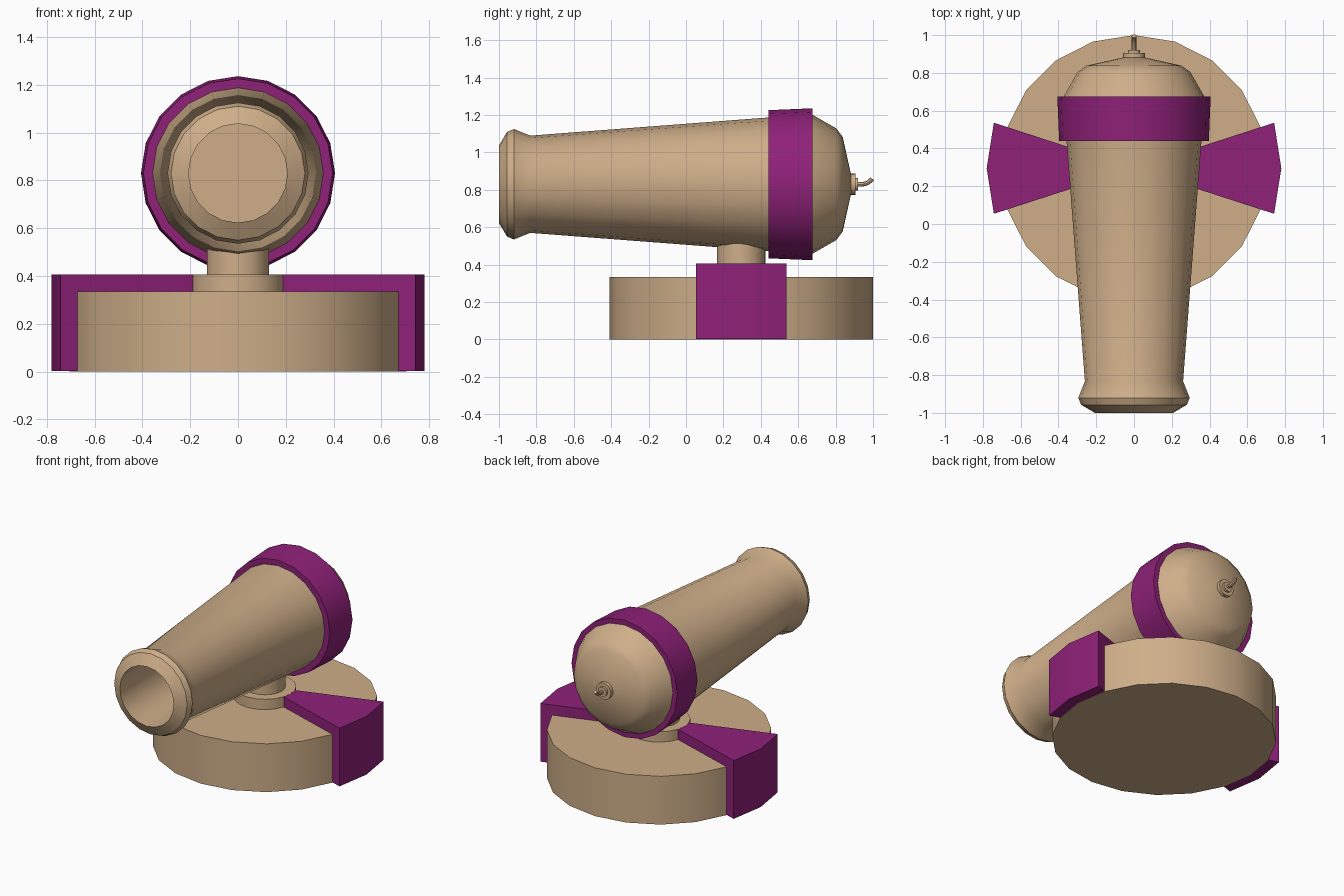
import bpy, bmesh, math
from mathutils import Vector

if "Cube" in bpy.data.objects:
    bpy.data.objects.remove(bpy.data.objects["Cube"])

SIDES = 20
CY, CZ = 0.295, 0.83      # turntable centre (y) and barrel axis height (z)


def material(name, rgb):
    m = bpy.data.materials.new(name)
    m.diffuse_color = (*rgb, 1)
    m.use_nodes = True
    m.node_tree.nodes["Principled BSDF"].inputs["Base Color"].default_value = m.diffuse_color
    return m


TAN = material("tan", (0.62, 0.425, 0.25))
PURPLE = material("purple", (0.275, 0.015, 0.19))


def finish(name, bm, mat):
    bmesh.ops.recalc_face_normals(bm, faces=bm.faces)
    me = bpy.data.meshes.new(name)
    bm.to_mesh(me)
    bm.free()
    me.materials.append(mat)
    ob = bpy.data.objects.new(name, me)
    bpy.context.collection.objects.link(ob)
    bpy.ops.object.select_all(action='DESELECT')
    ob.select_set(True)
    bpy.context.view_layer.objects.active = ob
    bpy.ops.object.shade_smooth_by_angle(angle=math.radians(30))
    return ob


def lathe(name, profile, mat, axis, closed=False, sides=SIDES):
    """Revolve (radius, position) pairs about the barrel axis 'Y' or the post axis 'Z'."""
    bm = bmesh.new()
    rings = []
    for r, t in profile:
        ring = []
        for i in range(sides):
            a = 2 * math.pi * i / sides
            u, v = r * math.cos(a), r * math.sin(a)
            ring.append(bm.verts.new((u, t, CZ + v) if axis == 'Y' else (u, CY + v, t)))
        rings.append(ring)
    pairs = list(zip(rings, rings[1:]))
    if closed:
        pairs.append((rings[-1], rings[0]))
    for a, b in pairs:
        for i in range(sides):
            j = (i + 1) % sides
            bm.faces.new((a[i], a[j], b[j], b[i]))
    if not closed:
        bm.faces.new(rings[0])
        bm.faces.new(rings[-1])
    return finish(name, bm, mat)


# Turntable: disc, collar and post
lathe("base_disc", [(0.705, 0), (0.705, 0.335)], TAN, 'Z')
lathe("collar", [(0.197, 0.33), (0.197, 0.407)], TAN, 'Z')
lathe("post", [(0.13, 0.40), (0.13, 0.53)], TAN, 'Z')

# Wedge blocks on both sides of the disc
for side, label in ((1, "right"), (-1, "left")):
    bm = bmesh.new()
    outline = [(r, math.radians(d)) for r, d in
               ((0.185, -18), (0.78, -18), (0.78, 0), (0.78, 18), (0.185, 18), (0.185, 0))]
    f = bm.faces.new([bm.verts.new((side * r * math.cos(a), CY + r * math.sin(a), 0.002))
                      for r, a in outline])
    top = bmesh.ops.extrude_face_region(bm, geom=[f])
    bmesh.ops.translate(bm, vec=(0, 0, 0.404),
                        verts=[v for v in top["geom"] if isinstance(v, bmesh.types.BMVert)])
    finish(label + "_wedge", bm, PURPLE)

# Barrel with hollow bore, flared muzzle and rounded breech
lathe("barrel", [(0.207, -0.35), (0.207, -1.0), (0.28, -0.957), (0.295, -0.92),
                 (0.26, -0.832), (0.357, 0.44), (0.372, 0.675), (0.298, 0.805),
                 (0.252, 0.838), (0.05, 0.883)], TAN, 'Y')

# Purple band around the breech
lathe("breech_band", [(0.34, 0.44), (0.396, 0.44), (0.406, 0.675), (0.35, 0.675)],
      PURPLE, 'Y', closed=True)

# Fuse holder
lathe("fuse_holder", [(0.057, 0.865), (0.057, 0.905), (0.033, 0.905), (0.033, 0.92)], TAN, 'Y')

# Curved fuse: a small tube swept along a bent path
path = [Vector(p) for p in ((0, 0.91, 0.83), (0, 0.945, 0.83), (0, 0.968, 0.836),
                            (0, 0.985, 0.848), (0, 0.995, 0.86))]
bm = bmesh.new()
rings = []
for i, p in enumerate(path):
    t = (path[min(i + 1, len(path) - 1)] - path[max(i - 1, 0)]).normalized()
    side, up = Vector((1, 0, 0)), Vector((1, 0, 0)).cross(t)
    rings.append([bm.verts.new(p + 0.012 * (side * math.cos(k * math.pi / 4)
                                            + up * math.sin(k * math.pi / 4))) for k in range(8)])
for a, b in zip(rings, rings[1:]):
    for k in range(8):
        bm.faces.new((a[k], a[(k + 1) % 8], b[(k + 1) % 8], b[k]))
bm.faces.new(rings[0])
bm.faces.new(rings[-1])
finish("fuse", bm, TAN)
